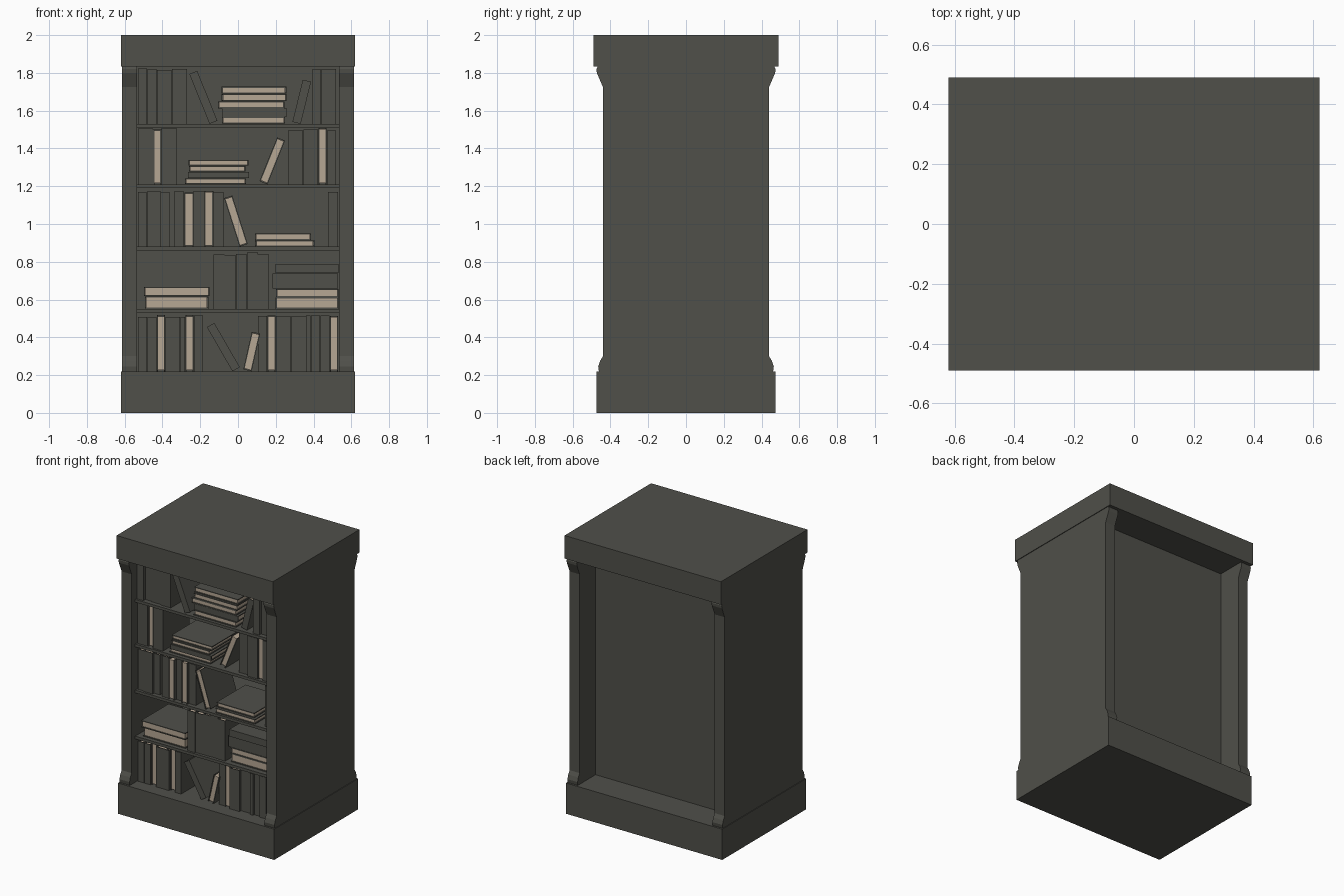
import bpy, bmesh, math, random
from mathutils import Matrix, Vector

if "Cube" in bpy.data.objects:
    bpy.data.objects.remove(bpy.data.objects["Cube"])

random.seed(4)


def material(name, rgb):
    m = bpy.data.materials.new(name)
    m.diffuse_color = (*rgb, 1)
    m.use_nodes = True
    m.node_tree.nodes["Principled BSDF"].inputs["Base Color"].default_value = m.diffuse_color
    return m


DARK = material("dark grey wood and leather", (0.08, 0.08, 0.068))
CREAM = material("cream paper", (0.47, 0.385, 0.295))


def add_box(bm, lo, hi, mat=0):
    lo, hi = Vector(lo), Vector(hi)
    geo = bmesh.ops.create_cube(bm, size=1)
    for v in geo["verts"]:
        v.co = (lo + hi) / 2 + v.co * (hi - lo)
    for f in {f for v in geo["verts"] for f in v.link_faces}:
        f.material_index = mat


def finish(name, bm, mats=(DARK,)):
    bmesh.ops.recalc_face_normals(bm, faces=bm.faces)
    me = bpy.data.meshes.new(name)
    bm.to_mesh(me)
    bm.free()
    for m in mats:
        me.materials.append(m)
    ob = bpy.data.objects.new(name, me)
    bpy.context.collection.objects.link(ob)
    return ob


def box(name, half_x, y0, y1, z0, z1):
    bm = bmesh.new()
    add_box(bm, (-half_x, y0, z0), (half_x, y1, z1))
    return finish(name, bm)


# Carcass: plinth, top slab, recessed back
box("plinth", 0.62, -0.475, 0.475, 0, 0.22)
box("top_slab", 0.62, -0.49, 0.49, 1.835, 2)
box("back_panel", 0.54, 0.21, 0.26, 0.21, 1.84)

# Side panels: flared profile mirrored front to back, extruded sideways
half = [(0.46, 0.21), (0.465, 0.245), (0.455, 0.275), (0.44, 0.30),
        (0.44, 1.725), (0.472, 1.80), (0.474, 1.82), (0.465, 1.84)]
outline = half + [(-y, z) for y, z in reversed(half)]
for name, side in (("left_side_panel", -1), ("right_side_panel", 1)):
    bm = bmesh.new()
    face = bm.faces.new([bm.verts.new((side * 0.535, y, z)) for y, z in outline])
    ext = bmesh.ops.extrude_face_region(bm, geom=[face])
    bmesh.ops.translate(bm, vec=(side * 0.08, 0, 0),
                        verts=[v for v in ext["geom"] if isinstance(v, bmesh.types.BMVert)])
    finish(name, bm)

# Shelves
FLOORS = [0.22, 0.55, 0.88, 1.21, 1.53]
for z in FLOORS[1:]:
    box("shelf", 0.54, -0.40, 0.22, z - 0.02, z)


def book(name, x, z, thick, height, angle=0.0, pages_out=False):
    """Two boards, a spine and a paper block; stands on its origin."""
    depth = random.uniform(0.29, 0.33)
    b, t = 0.006, thick / 2
    bm = bmesh.new()
    for s in (-t, t - b):
        add_box(bm, (s, 0, 0), (s + b, depth, height))
    spine = depth - b if pages_out else 0
    paper = b if pages_out else 2 * b
    add_box(bm, (b - t, spine, 0), (t - b, spine + b, height))
    add_box(bm, (b - t, paper, b), (t - b, paper + depth - 3 * b, height - b), 1)
    ob = finish(name, bm, (DARK, CREAM))
    y = -0.375 + random.uniform(-0.012, 0.012)
    ob.matrix_world = Matrix.Translation((x, y, z)) @ Matrix.Rotation(angle, 4, "Y")


# Book kinds: narrow, standard and wide spines, pages facing out, thick pages facing out
KINDS = {"n": 0.025, "s": 0.05, "w": 0.08, "p": 0.045, "P": 0.06}


def run(kinds, start, end):
    """Yield kind, centre and thickness of books that fill start..end."""
    scale = (end - start) / sum(KINDS[k] for k in kinds)
    for k in kinds:
        t = KINDS[k] * scale
        yield k, start + t / 2, t - 0.0015
        start += t


# Standing rows: shelf, left x, right x, kinds
for shelf, x0, x1, kinds in [
        (0, -0.53, -0.185, "sspwnps"), (0, 0.105, 0.53, "spwwnssp"),
        (1, -0.13, 0.165, "sssss"),
        (2, -0.53, -0.36, "sws"), (2, -0.34, -0.075, "spsps"), (2, 0.475, 0.53, "s"),
        (3, -0.53, -0.325, "wpw"), (3, 0.265, 0.52, "wwps"),
        (4, -0.53, -0.27, "ssww"), (4, 0.39, 0.52, "sw")]:
    for k, x, t in run(kinds, x0, x1):
        book("standing_book", x, FLOORS[shelf], t, random.uniform(0.285, 0.298), 0, k in "pP")

# Leaning books: shelf, bottom x, top x, length, pages facing out
for shelf, xb, xt, h, out in [
        (0, -0.01, -0.145, 0.27, False), (0, 0.05, 0.095, 0.205, True),
        (2, 0.03, -0.052, 0.27, True), (3, 0.135, 0.228, 0.25, True),
        (4, -0.13, -0.237, 0.285, False), (4, 0.31, 0.365, 0.23, False)]:
    a, t = math.asin((xt - xb) / h), 0.045
    book("leaning_book", xb, FLOORS[shelf] + t / 2 * abs(math.sin(a)), t, h, a, out)

# Lying stacks: shelf, left x, right x, height, kinds from the bottom up
for shelf, x0, x1, height, kinds in [
        (1, -0.505, -0.155, 0.118, "Pp"), (1, 0.205, 0.53, 0.24, "Ppws"),
        (2, 0.08, 0.395, 0.07, "pp"), (3, -0.27, 0.05, 0.13, "pspp"),
        (4, -0.095, 0.255, 0.198, "psppp")]:
    for k, z, t in run(kinds, FLOORS[shelf], FLOORS[shelf] + height):
        x = x0 + random.uniform(-0.012, 0.012) - (0.03 if k == "w" else 0)
        book("lying_book", x, z, t, min(x1 + random.uniform(-0.01, 0.01), 0.532) - x, math.pi / 2, k in "pP")
